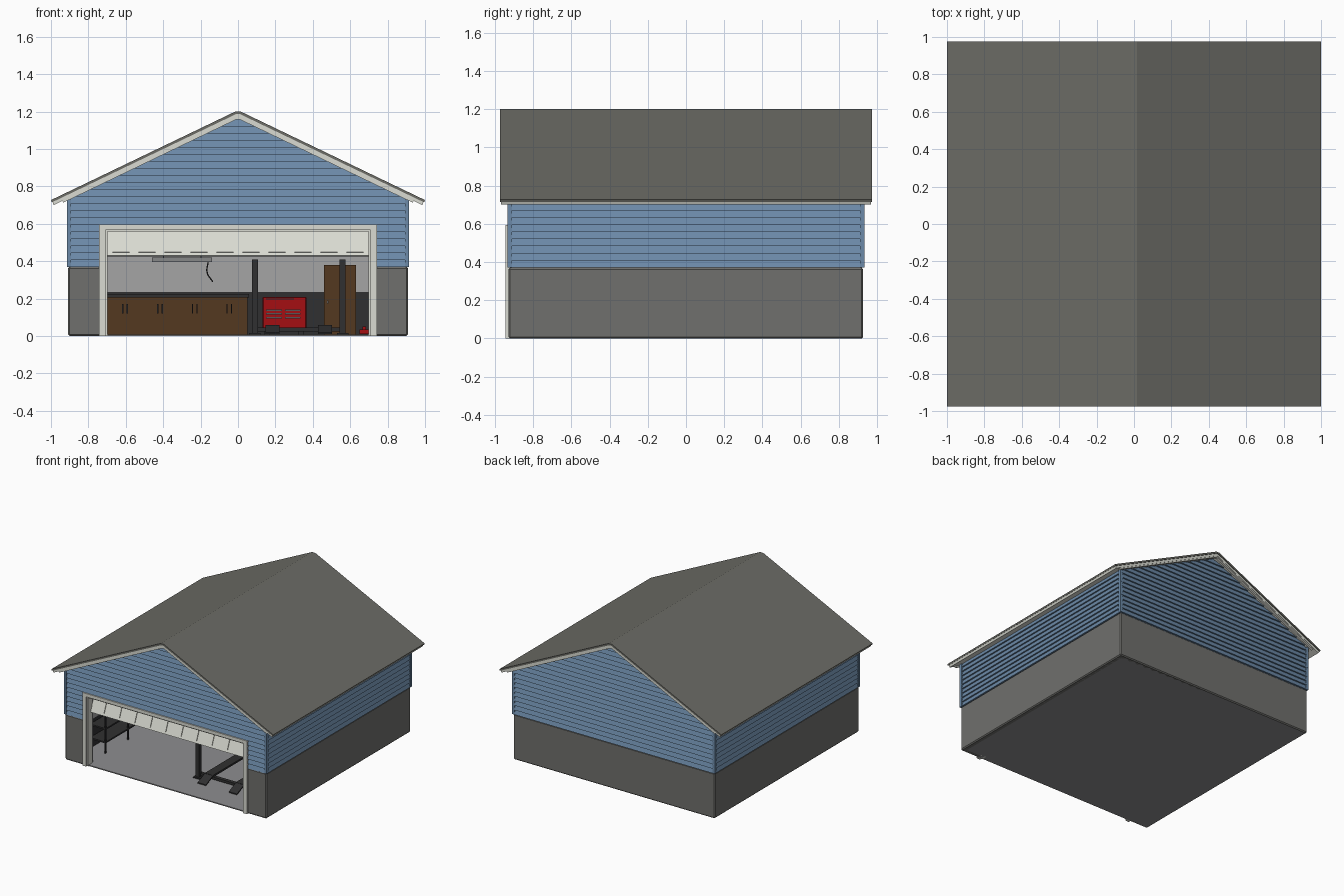
import bpy, bmesh, math
from mathutils import Matrix

if "Cube" in bpy.data.objects:
    bpy.data.objects.remove(bpy.data.objects["Cube"])


def material(name, r, g, b):
    m = bpy.data.materials.new(name)
    lin = [(c / 255 / 12.92 if c < 10 else ((c / 255 + .055) / 1.055) ** 2.4) for c in (r, g, b)]
    m.diffuse_color = (*lin, 1)
    m.use_nodes = True
    m.node_tree.nodes["Principled BSDF"].inputs["Base Color"].default_value = m.diffuse_color
    return m


ROOF = material("roof_grey", 108, 108, 102)
TRIM = material("trim_white", 218, 219, 210)
BLUE = material("siding_blue", 108, 138, 168)
STONE = material("base_grey", 112, 112, 109)
WALL = material("interior_light_grey", 165, 165, 165)
FLOOR = material("concrete_grey", 142, 142, 144)
DARK = material("dark_metal", 48, 48, 49)
WOOD = material("brown_wood", 84, 56, 32)
RED = material("red_paint", 165, 14, 18)
STEEL = material("steel_grey", 135, 136, 137)


def finish(name, bm, mat, bevel=0):
    bmesh.ops.recalc_face_normals(bm, faces=bm.faces)
    me = bpy.data.meshes.new(name)
    bm.to_mesh(me)
    bm.free()
    me.materials.append(mat)
    ob = bpy.data.objects.new(name, me)
    bpy.context.collection.objects.link(ob)
    if bevel:
        mod = ob.modifiers.new("bevel", "BEVEL")
        mod.width, mod.segments = bevel, 1
    return ob


def boxes(name, mat, *dims, bevel=0):
    """Each item is x0, x1, y0, y1, z0, z1."""
    bm = bmesh.new()
    for x0, x1, y0, y1, z0, z1 in dims:
        m = Matrix.Translation(((x0 + x1) / 2, (y0 + y1) / 2, (z0 + z1) / 2)) @ \
            Matrix.Diagonal((x1 - x0, y1 - y0, z1 - z0, 1))
        bmesh.ops.create_cube(bm, size=1, matrix=m)
    return finish(name, bm, mat, bevel)


def mirrored(d):
    return d, (-d[1], -d[0], *d[2:])


def add_prism(bm, pts, vec, to3d):
    f = bm.faces.new([bm.verts.new(to3d(*p)) for p in pts])
    ext = bmesh.ops.extrude_face_region(bm, geom=[f], use_keep_orig=True)
    bmesh.ops.translate(bm, vec=vec, verts=[v for v in ext["geom"] if isinstance(v, bmesh.types.BMVert)])


def prism(name, mat, pts, y0, y1):
    bm = bmesh.new()
    add_prism(bm, pts, (0, y1 - y0, 0), lambda x, z: (x, y0, z))
    return finish(name, bm, mat)


# roof: shingle sheet over a white fascia slab
def chevron(x, top, eave, t):
    right = [(.015, top), (x, eave), (x - t * .45, eave - t), (.01, top - t * 1.1)]
    return [(-a, b) for a, b in (right[0], right[1], right[2], right[3])][::-1] + right


prism("roof_shingles", ROOF, chevron(1.0, 1.2, .727, .012), -.975, .975)
prism("roof_fascia", TRIM, chevron(.993, 1.188, .7185, .018), -.968, .968)
for s, n in ((-1, "front"), (1, "back")):
    prism(n + "_gable_trim", TRIM, chevron(.94, 1.171, .725, .012), s * .965, s * .945)

# stone base walls and floor
boxes("base_walls", STONE,
      *mirrored((.865, .908, -.93, .928, 0, .37)),
      (-.9, .9, .885, .928, 0, .37),
      *mirrored((.735, .9, -.93, -.89, 0, .37)), bevel=.008)
boxes("floor_slab", FLOOR, (-.9, .9, -.925, .92, 0, .008))

# wall cores behind the siding
peak = 1.165


def half(z):
    return min(.905, (peak - z) / .475)


gable = [(.9, .36), (.9, half(0) and .735), (0, peak), (-.9, .735), (-.9, .36)]
prism("back_gable_core", BLUE, gable, .885, .922)
prism("front_gable_core", BLUE, gable + [(-.73, .36), (-.73, .58), (.73, .58), (.73, .36)], -.922, -.89)
boxes("side_wall_core", BLUE, *mirrored((.865, .9, -.92, .92, .36, .735)))

# overlapping siding boards
PITCH, LIP = .0375, .013
bm_f, bm_b, bm_s = bmesh.new(), bmesh.new(), bmesh.new()


def board(bm, s, xa, xb, xc, xd, z0, z1):
    """Wedge on the front (s=-1) or back (s=1): bottom xa..xb, top xc..xd."""
    y = .922 * s
    v = [bm.verts.new(p) for p in (
        (xa, y, z0), (xb, y, z0), (xb, y + s * LIP, z0), (xa, y + s * LIP, z0),
        (xc, y + s * .001, z1), (xd, y + s * .001, z1))]
    for f in ((0, 1, 2, 3), (3, 2, 5, 4), (0, 3, 4), (1, 5, 2), (0, 4, 5, 1)):
        bm.faces.new([v[i] for i in f])


for i in range(21):
    z0 = .37 + i * PITCH
    z1 = min(z0 + PITCH, peak - .004)
    a, b = half(z0), half(z1)
    board(bm_b, 1, -a, a, -b, b, z0, z1)
    if z0 < .585:
        for x0, x1 in ((-a, -.73), (.73, a)):
            board(bm_f, -1, x0, x1, x0, x1, z0, z1)
    else:
        board(bm_f, -1, -a, a, -b, b, z0, z1)
    if z0 < .72:
        for s in (-1, 1):
            tri = [(.9, z0), (.9 + LIP, z0), (.901, z1)]
            add_prism(bm_s, tri, (0, 1.84, 0), lambda x, z: (s * x, -.92, z))
finish("front_siding", bm_f, BLUE)
finish("back_siding", bm_b, BLUE)
finish("side_siding", bm_s, BLUE)
boxes("corner_boards", BLUE, *mirrored((.893, .914, -.936, -.912, .37, .735)),
      *mirrored((.893, .914, .912, .934, .37, .735)))

# interior lining: light above, dark wainscot below
for n, m, z0, z1 in (("upper", WALL, .235, .68), ("lower", DARK, .008, .235)):
    boxes(n + "_wall_lining", m, *mirrored((.858, .865, -.89, .885, z0, z1)), (-.86, .86, .878, .885, z0, z1),
          *mirrored((.735, .86, -.89, -.883, z0, z1)))
boxes("ceiling", WALL, (-.865, .865, -.89, .885, .675, .685))

# door frame
boxes("door_frame_outer", TRIM, *mirrored((.708, .742, -.945, -.885, 0, .595)),
      (-.742, .742, -.945, -.885, .568, .595))
boxes("door_frame_inner", TRIM, *mirrored((.698, .712, -.932, -.885, 0, .575)),
      (-.70, .70, -.932, -.885, .558, .57))

# sectional door: one tilted leaf in the opening, the rest overhead
N = 10
leaf = [(-.70, .70, -.006, .006, 0, .142)]
for i in range(N):
    c = -.625 + i * .139
    leaf.append((c - .046, c + .046, -.012, -.005, .018, .124))
door = boxes("garage_door_leaf", TRIM, *leaf)
door.location = (0, -.895, .427)
door.rotation_euler = (math.radians(-22), 0, 0)
boxes("garage_door_overhead", TRIM, *[(-.7, .7, -.83 + k * .145, -.69 + k * .145, .575, .587) for k in range(3)])
boxes("door_tracks", STEEL, *mirrored((.702, .715, -.88, -.25, .56, .575)),
      *mirrored((.702, .715, -.88, -.865, .008, .575)))

# workbench along the back wall
boxes("bench_cabinets", WOOD, (-.855, .05, .66, .875, .008, .205),
      *[(x, x + .18, .653, .66, .03, .19) for x in (-.69, -.505, -.32, -.135)])
boxes("bench_top", DARK, (-.857, .06, .645, .878, .205, .225))
boxes("cabinet_handles", DARK, *[(x + d, x + d + .007, .644, .653, .12, .17)
                                 for x in (-.607, -.42, -.235, -.05) for d in (-.012, .012)])

# red tool chest with drawer pulls
boxes("tool_chest", RED, (.13, .365, .66, .86, .03, .21), bevel=.005)
boxes("tool_chest_pulls", STEEL, *[(x, x + .085, .65, .66, z, z + .008)
                                   for x in (.15, .25) for z in (.095, .115, .135)], (.15, .3, .65, .66, .195, .2))
boxes("tool_chest_casters", DARK, *[(x, x + .03, y, y + .03, .008, .03) for x in (.14, .32) for y in (.67, .81)])

# back door with raised panels
boxes("inner_door", WOOD, (.46, .63, .865, .88, .008, .38),
      *[(x, x + .05, .86, .866, z0, z1) for x in (.485, .555) for z0, z1 in ((.04, .17), (.2, .35))])
boxes("inner_door_knob", STEEL, (.475, .483, .85, .865, .175, .19))

# four-post vehicle lift
posts = [(x - .016, x + .016, y - .016, y + .016, .008, .41) for x in (.09, .56) for y in (-.635, .1)]
feet = [(x - .03, x + .03, y - .03, y + .03, .008, .016) for x in (.09, .56) for y in (-.635, .1)]
boxes("lift_posts", DARK, *posts, *feet)
boxes("lift_runways", DARK, *[(x - .037, x + .037, -.64, .14, .045, .06) for x in (.185, .465)],
      *[(.09, .56, y - .015, y + .015, .025, .045) for y in (-.62, .1)])
bm = bmesh.new()
for x in (.148, .428):
    add_prism(bm, [(-.73, .01), (-.635, .048), (-.635, .06), (-.73, .018)], (.074, 0, 0), lambda y, z: (x, y, z))
finish("lift_ramps", bm, DARK)

# storage rack by the left wall
boxes("storage_rack", DARK, *[(x, x + .012, y, y + .012, .008, .36) for x in (-.85, -.722) for y in (-.69, -.4, -.1)],
      *[(-.85, -.71, -.69, -.088, z, z + .012) for z in (.09, .2, .31)])

# hanging lamp with its cable, and a small floor jack
boxes("hanging_lamp", STEEL, (-.46, -.14, .3, .38, .395, .42), *[(x, x + .005, .338, .343, .42, .675) for x in (-.4, -.2)])
cu = bpy.data.curves.new("lamp_cable", "CURVE")
cu.dimensions, cu.bevel_depth, cu.bevel_resolution = "3D", .004, 1
sp = cu.splines.new("BEZIER")
path = [(-.16, .34, .395), (-.165, .34, .34), (-.135, .34, .29)]
sp.bezier_points.add(len(path) - 1)
for p, c in zip(sp.bezier_points, path):
    p.co = c
    p.handle_left_type = p.handle_right_type = "AUTO"
cu.materials.append(DARK)
bpy.context.collection.objects.link(bpy.data.objects.new("lamp_cable", cu))
boxes("floor_jack", RED, (.65, .7, -.2, .0, .012, .035), (.665, .685, -.16, -.12, .035, .05))
